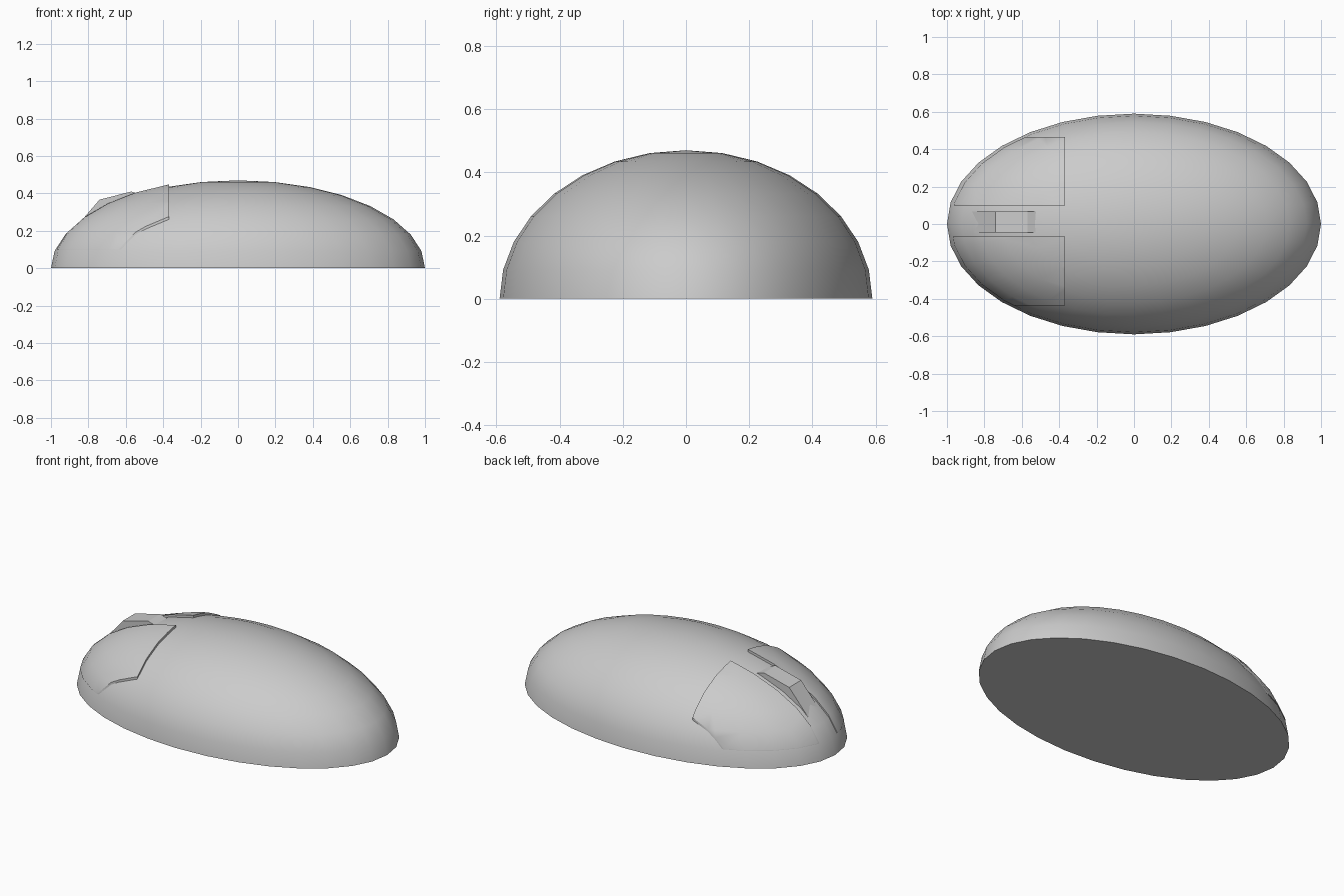
import bpy, bmesh
from mathutils import Matrix, Vector

if "Cube" in bpy.data.objects:
    bpy.data.objects.remove(bpy.data.objects["Cube"])

SIZE = (1.0, 0.59, 0.47)


def cut(bm, co, no):
    """Remove everything on the +no side and cap the opening."""
    geom = bm.verts[:] + bm.edges[:] + bm.faces[:]
    r = bmesh.ops.bisect_plane(bm, geom=geom, dist=1e-5, plane_co=co,
                               plane_no=no, clear_outer=True)
    edges = [e for e in r["geom_cut"] if isinstance(e, bmesh.types.BMEdge)]
    bmesh.ops.contextual_create(bm, geom=edges)


def dome(scale=SIZE, shift=(0, 0, 0)):
    bm = bmesh.new()
    bmesh.ops.create_uvsphere(bm, u_segments=32, v_segments=16, radius=1)
    bm.transform(Matrix.Translation(shift) @ Matrix.Diagonal((*scale, 1)))
    return bm


def finish(bm, name, smooth=True):
    bmesh.ops.recalc_face_normals(bm, faces=bm.faces[:])
    me = bpy.data.meshes.new(name)
    bm.to_mesh(me)
    bm.free()
    ob = bpy.data.objects.new(name, me)
    bpy.context.collection.objects.link(ob)
    if smooth:
        bpy.ops.object.select_all(action='DESELECT')
        ob.select_set(True)
        bpy.context.view_layer.objects.active = ob
        bpy.ops.object.shade_smooth_by_angle(angle=0.6)
    return ob


# Half-ellipsoid shell with a flat base
bm = dome()
cut(bm, (0, 0, 0), (0, 0, -1))
finish(bm, "mouse_body")

# Two click buttons, slightly raised slices of the same dome
for name, y0, y1 in (("left_button", 0.10, 0.466), ("right_button", -0.437, -0.066)):
    bm = dome((1.0, 0.592, 0.475), (0.002, 0, 0.011))
    cut(bm, (0, y0, 0), (0, -1, 0))
    cut(bm, (0, y1, 0), (0, 1, 0))
    cut(bm, (-0.37, 0, 0), (1, 0, 0))
    cut(bm, (0, 0, 0.1), (0, 0, -1))
    finish(bm, name)

# Faceted scroll wheel: side profile extruded across y
profile = [(-0.88, 0.205), (-0.74, 0.367), (-0.57, 0.41), (-0.49, 0.385),
           (-0.49, 0.2)]
bm = bmesh.new()
face = bm.faces.new([bm.verts.new((x, -0.046, z)) for x, z in profile])
ext = bmesh.ops.extrude_face_region(bm, geom=[face])
bmesh.ops.translate(bm, vec=Vector((0, 0.114, 0)),
                    verts=[v for v in ext["geom"] if isinstance(v, bmesh.types.BMVert)])
finish(bm, "scroll_wheel", smooth=False)
